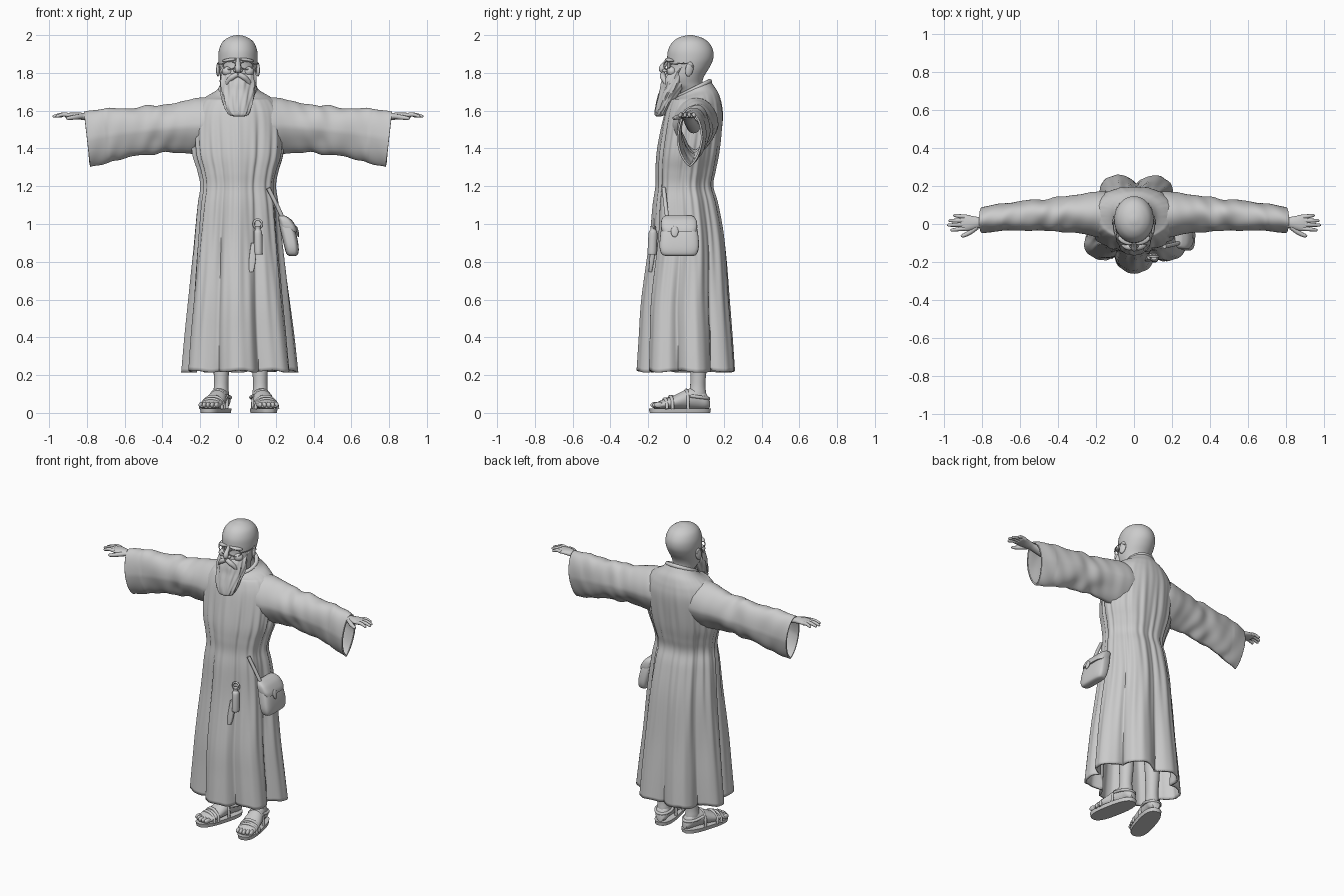
import bpy, bmesh
from math import sin, cos, pi, radians
from mathutils import Matrix

cube = bpy.data.objects.get("Cube")
if cube:
    bpy.data.objects.remove(cube, do_unlink=True)

grey = bpy.data.materials.new("plain grey")
grey.use_nodes = True
grey.diffuse_color = (0.6, 0.6, 0.6, 1)
grey.node_tree.nodes["Principled BSDF"].inputs["Base Color"].default_value = (0.6, 0.6, 0.6, 1)


def activate(ob):
    bpy.ops.object.select_all(action='DESELECT')
    ob.select_set(True)
    bpy.context.view_layer.objects.active = ob


def finish(ob, mirror=False, thick=0, angle=50):
    """Material, smooth shading, optional cloth thickness and mirrored copy."""
    ob.data.materials.clear()
    ob.data.materials.append(grey)
    activate(ob)
    bpy.ops.object.shade_smooth_by_angle(angle=radians(angle))
    if thick:
        ob.modifiers.new("cloth", 'SOLIDIFY').thickness = thick
    if mirror:
        ob.modifiers.new("mirror", 'MIRROR')
    return ob


def from_bmesh(name, bm, **kw):
    bmesh.ops.recalc_face_normals(bm, faces=bm.faces)
    me = bpy.data.meshes.new(name)
    bm.to_mesh(me)
    bm.free()
    ob = bpy.data.objects.new(name, me)
    bpy.context.collection.objects.link(ob)
    return finish(ob, **kw)


def spline(keys, steps):
    """Smooth rows through the key rows."""
    rows = []
    last = len(keys) - 1
    for i in range(last):
        a, b, c, d = (keys[min(max(j, 0), last)] for j in (i - 1, i, i + 1, i + 2))
        for s in range(steps):
            u = s / steps
            rows.append([q + 0.5 * u * (r - p + u * (2*p - 5*q + 4*r - s_ + u * (3*(q - r) + s_ - p)))
                         for p, q, r, s_ in zip(a, b, c, d)])
    return rows + [list(keys[-1])]


def loft(name, keys, axis='z', sides=32, steps=5, power=1, warp=None, caps=True, **kw):
    """Rings given as (position, centre, half width, low, high) along an axis."""
    bm = bmesh.new()
    rings = []
    curve = lambda v: abs(v) ** power * (1 if v > 0 else -1)
    for t, c, r, lo, hi in spline(keys, steps):
        ring = []
        for j in range(sides):
            a = 2 * pi * j / sides
            k = warp(t, a) if warp else 1
            u = c + r * k * curve(cos(a))
            v = (lo + hi) / 2 + (hi - lo) / 2 * k * curve(sin(a))
            ring.append(bm.verts.new({'z': (u, v, t), 'x': (t, u, v), 'y': (u, t, v)}[axis]))
        rings.append(ring)
    for p, q in zip(rings, rings[1:]):
        for j in range(sides):
            n = (j + 1) % sides
            bm.faces.new((p[j], p[n], q[n], q[j]))
    if caps:
        bm.faces.new(rings[0])
        bm.faces.new(rings[-1])
    return from_bmesh(name, bm, **kw)


def blob(name, loc, size, rot=(0, 0, 0), **kw):
    bm = bmesh.new()
    bmesh.ops.create_uvsphere(bm, u_segments=20, v_segments=12, radius=1)
    turn = Matrix.Rotation(rot[2], 4, 'Z') @ Matrix.Rotation(rot[1], 4, 'Y') @ Matrix.Rotation(rot[0], 4, 'X')
    bm.transform(Matrix.Translation(loc) @ turn @ Matrix.Diagonal((*size, 1)))
    return from_bmesh(name, bm, **kw)


def tube(name, points, radii, closed=False, **kw):
    cu = bpy.data.curves.new(name, 'CURVE')
    cu.dimensions = '3D'
    cu.bevel_depth, cu.bevel_resolution, cu.resolution_u = 1, 3, 5
    cu.use_fill_caps = True
    sp = cu.splines.new('BEZIER')
    sp.bezier_points.add(len(points) - 1)
    sp.use_cyclic_u = closed
    for i, (bp, p) in enumerate(zip(sp.bezier_points, points)):
        bp.co = p
        bp.handle_left_type = bp.handle_right_type = 'AUTO'
        bp.radius = radii[i] if isinstance(radii, tuple) else radii
    ob = bpy.data.objects.new(name, cu)
    bpy.context.collection.objects.link(ob)
    activate(ob)
    bpy.ops.object.convert(target='MESH')
    return finish(bpy.context.object, **kw)


# Robe: seven round lobes with sharp valleys, fading upward, and fine gathers at the waist
def robe_folds(z, a):
    deep = 0.03 + 0.11 * max(0, 1.35 - z) / 1.13
    fade = min(1, max(0, (1.72 - z) / 0.3))
    lobes = 2 * abs(cos(3.5 * (a + pi / 2) + 0.12 * sin(3 * z))) ** 0.8 - 1
    gather = 0.4 + 0.6 * min(1, max(0, z - 0.3) / 0.8)
    return 1 + fade * (deep * lobes + gather * (0.017 * cos(20 * a + 1.5 * sin(4 * z)) + 0.01 * cos(33 * a + z)))

robe = loft("robe", [(.22, .008, .277, -.228, .242), (.4, .006, .264, -.222, .233), (.6, .004, .247, -.213, .22),
                     (.9, 0, .222, -.178, .2), (1.1, 0, .205, -.165, .168), (1.2, 0, .193, -.153, .142),
                     (1.28, 0, .207, -.153, .155), (1.38, 0, .235, -.147, .175), (1.55, 0, .24, -.118, .195),
                     (1.63, 0, .215, -.095, .19), (1.68, 0, .17, -.07, .175), (1.72, 0, .122, -.055, .15),
                     (1.765, 0, .095, -.04, .125)],
            sides=182, steps=6, warp=robe_folds, caps=False, thick=.012, angle=70)
# Drop the front of the neckline and let the hem ripple
for v in robe.data.vertices:
    if v.co.z > 1.66:
        v.co.z -= (0.125 - v.co.y) * 0.5 * (v.co.z - 1.66) / 0.1
    elif v.co.z < 0.4:
        v.co.z += 0.006 * sin(30 * v.co.x + 20 * v.co.y) * (0.4 - v.co.z) / 0.18
tube("collar_fold", [(.09 * cos(a), .045 + .08 * sin(a), 1.715 + .04 * sin(a))
                     for a in (i * pi / 6 for i in range(12))], .013, closed=True)


# Wide hanging sleeves with slanted creases, blending into the shoulders
def sleeve_folds(x, a):
    grow = min(1, max(0, (x - .14) / .2)) * (1 if x < .68 else .5)
    taper = 1 - 0.12 * max(0, -sin(a)) * abs(cos(a)) * 2
    return taper + grow * (0.032 * sin(24 * x + 2 * a + 1.5 * sin(13 * x))
                           + 0.03 * sin(57 * x - 3 * a) * sin(11 * x) + 0.025 * sin(4 * a + 7 * x))

sleeve = loft("sleeve", [(.06, .045, .105, 1.38, 1.66), (.14, .048, .122, 1.37, 1.67), (.21, .052, .117, 1.37, 1.665),
                         (.28, .053, .102, 1.378, 1.65), (.36, .052, .092, 1.378, 1.635), (.47, .048, .084, 1.368, 1.625),
                         (.6, .043, .078, 1.345, 1.615), (.71, .032, .074, 1.318, 1.607), (.782, .02, .07, 1.302, 1.592)],
              axis='x', sides=64, steps=12, warp=sleeve_folds, caps=False, thick=.01, mirror=True, angle=70)
# Slant the cuff opening outward at the top
for v in sleeve.data.vertices:
    v.co.x += max(0, v.co.z - 1.3) * 0.12 * max(0, v.co.x - .5) / .3

# Arms and hands
loft("forearm", [(.5, .04, .035, 1.48, 1.55), (.7, .022, .032, 1.515, 1.57), (.8, .01, .028, 1.546, 1.585),
                 (.84, .006, .034, 1.553, 1.59), (.88, .006, .043, 1.56, 1.59), (.91, .007, .042, 1.562, 1.586),
                 (.915, .008, .03, 1.566, 1.582)], axis='x', sides=24, mirror=True)
for name, y, tip, end in (("index_finger", -.024, .965, -.032), ("middle_finger", -.003, .982, -.006),
                          ("ring_finger", .018, .975, .018), ("little_finger", .038, .95, .045)):
    tube(name, [(.89, y, 1.576), ((.89 + tip) / 2, (y + end) / 2, 1.579), (tip - .006, end, 1.57), (tip, end, 1.569)],
         (.012, .0105, .008, .003), mirror=True)
tube("thumb", [(.825, -.015, 1.57), (.865, -.045, 1.565), (.9, -.062, 1.56), (.91, -.064, 1.559)],
     (.014, .013, .01, .004), mirror=True)

# Head with neck
loft("head", [(1.62, 0, .06, -.02, .1), (1.7, 0, .065, -.04, .09), (1.74, 0, .08, -.095, .085),
              (1.78, 0, .093, -.108, .095), (1.83, 0, .1, -.1, .125), (1.875, 0, .104, -.1, .144),
              (1.92, 0, .101, -.095, .143), (1.96, 0, .085, -.074, .121), (1.985, 0, .056, -.042, .086),
              (1.997, 0, .024, -.004, .046), (2, 0, .004, .015, .026)], sides=48)
tube("nose", [(0, -.096, 1.875), (0, -.11, 1.85), (0, -.128, 1.82), (0, -.118, 1.805)], (.01, .013, .017, .012))
blob("nostril", (.014, -.112, 1.812), (.011, .014, .009), mirror=True)
blob("brow", (.045, -.086, 1.868), (.042, .02, .01), (0, radians(8), radians(22)), mirror=True)
blob("cheek", (.055, -.075, 1.808), (.03, .026, .026), mirror=True)
blob("ear", (.104, .018, 1.82), (.01, .022, .04), (radians(-12), 0, radians(20)), mirror=True)

# Beard and moustache with wavy strands
strands = lambda z, a: 1 + .04 * sin(9 * a + 22 * z) + .03 * sin(17 * a - 30 * z)
loft("beard", [(1.57, .005, .028, -.158, -.13), (1.582, .004, .052, -.165, -.105), (1.62, 0, .072, -.162, -.078),
               (1.67, 0, .084, -.15, -.045), (1.71, 0, .092, -.138, -.015), (1.75, 0, .095, -.13, .01),
               (1.785, 0, .092, -.115, .015), (1.81, 0, .088, -.085, .015), (1.835, 0, .094, -.05, .01)],
     sides=72, warp=strands)
tube("moustache", [(.002, -.122, 1.793), (.03, -.122, 1.778), (.055, -.109, 1.752), (.066, -.1, 1.725)],
     (.014, .016, .013, .005), mirror=True)

# Spectacles
tube("spectacle_rim", [(.046 + .034 * cos(a), -.1 + .016 * cos(a), 1.84 + .021 * sin(a))
                       for a in (i * pi / 4 for i in range(8))], .003, closed=True, mirror=True)
tube("spectacle_bridge", [(-.013, -.115, 1.845), (0, -.122, 1.85), (.013, -.115, 1.845)], .003)
tube("spectacle_arm", [(.08, -.086, 1.845), (.102, -.05, 1.848), (.109, .01, 1.848), (.107, .04, 1.83)],
     .003, mirror=True)

# Legs, feet and sandals
for side, x, y, turn in (("left", .118, .06, 11), ("right", -.09, .06, -17)):
    parts = [
        loft(side + "_leg", [(.05, 0, .038, -.045, .052), (.1, 0, .041, -.046, .048), (.16, 0, .038, -.037, .043),
                             (.3, 0, .045, -.04, .055), (.6, 0, .06, -.06, .06)], sides=24),
        loft(side + "_foot", [(-.235, 0, .042, .025, .045), (-.2, 0, .057, .02, .064), (-.13, 0, .059, .02, .09),
                              (-.06, 0, .05, .02, .123), (0, 0, .044, .02, .135), (.04, 0, .04, .02, .11),
                              (.064, 0, .022, .025, .07)], axis='y', sides=24),
        loft(side + "_sole", [(0, 0, .059, -.255, .068), (.024, 0, .062, -.26, .072)],
             sides=40, steps=1, power=.75, angle=30)]
    for i in range(5):
        parts.append(blob(side + "_toe", (-.044 + .022 * i, -.228 + .006 * abs(i - 2), .042), (.012, .025, .016)))
    for at, w, h in ((-.175, .06, .074), (-.145, .061, .087), (-.06, .052, .12)):
        parts.append(tube(side + "_strap", [(-w, at, .02), (-w * .88, at, h * .65), (0, at, h),
                                            (w * .88, at, h * .65), (w, at, .02)], .009))
    parts.append(tube(side + "_heel_strap", [(-.046, -.05, .09), (-.042, .03, .08), (0, .06, .075),
                                             (.042, .03, .08), (.046, -.05, .09)], .009))
    place = Matrix.Translation((x, y, 0)) @ Matrix.Rotation(radians(turn), 4, 'Z')
    for ob in parts:
        ob.matrix_basis = place @ ob.matrix_basis

# Shoulder pouch on the left hip
loft("pouch", [(.83, .288, .012, -.1, .035), (.84, .288, .03, -.128, .056), (.88, .283, .038, -.14, .068),
               (.95, .268, .04, -.135, .064), (1.01, .25, .034, -.125, .05), (1.04, .235, .018, -.115, .035)],
     power=.55, sides=40)
loft("pouch_flap", [(.96, .272, .043, -.125, .055), (.985, .265, .043, -.132, .06), (1.02, .25, .035, -.13, .055),
                    (1.04, .236, .022, -.118, .04), (1.045, .234, .01, -.1, .025)], power=.55, sides=40)
blob("pouch_tab", (.314, -.06, .96), (.007, .02, .03), (0, radians(-12), 0))
tube("pouch_strap", [(.235, -.1, 1.035), (.205, -.108, 1.1), (.16, -.118, 1.19)], .011)

# Flask and cloth tag hanging at the front
loft("flask", [(.84, .108, .018, -.198, -.16), (.85, .108, .022, -.203, -.155), (.95, .106, .022, -.198, -.152),
               (.97, .105, .014, -.188, -.16), (.99, .105, .016, -.19, -.158)], sides=20)
tube("flask_ring", [(.105 + .022 * cos(a), -.17, 1.0 + .024 * sin(a))
                    for a in (i * pi / 4 for i in range(8))], .006, closed=True)
loft("cloth_tag", [(.745, .07, .012, -.198, -.18), (.8, .075, .018, -.195, -.17), (.9, .085, .016, -.185, -.155)],
     power=.5, sides=20)
